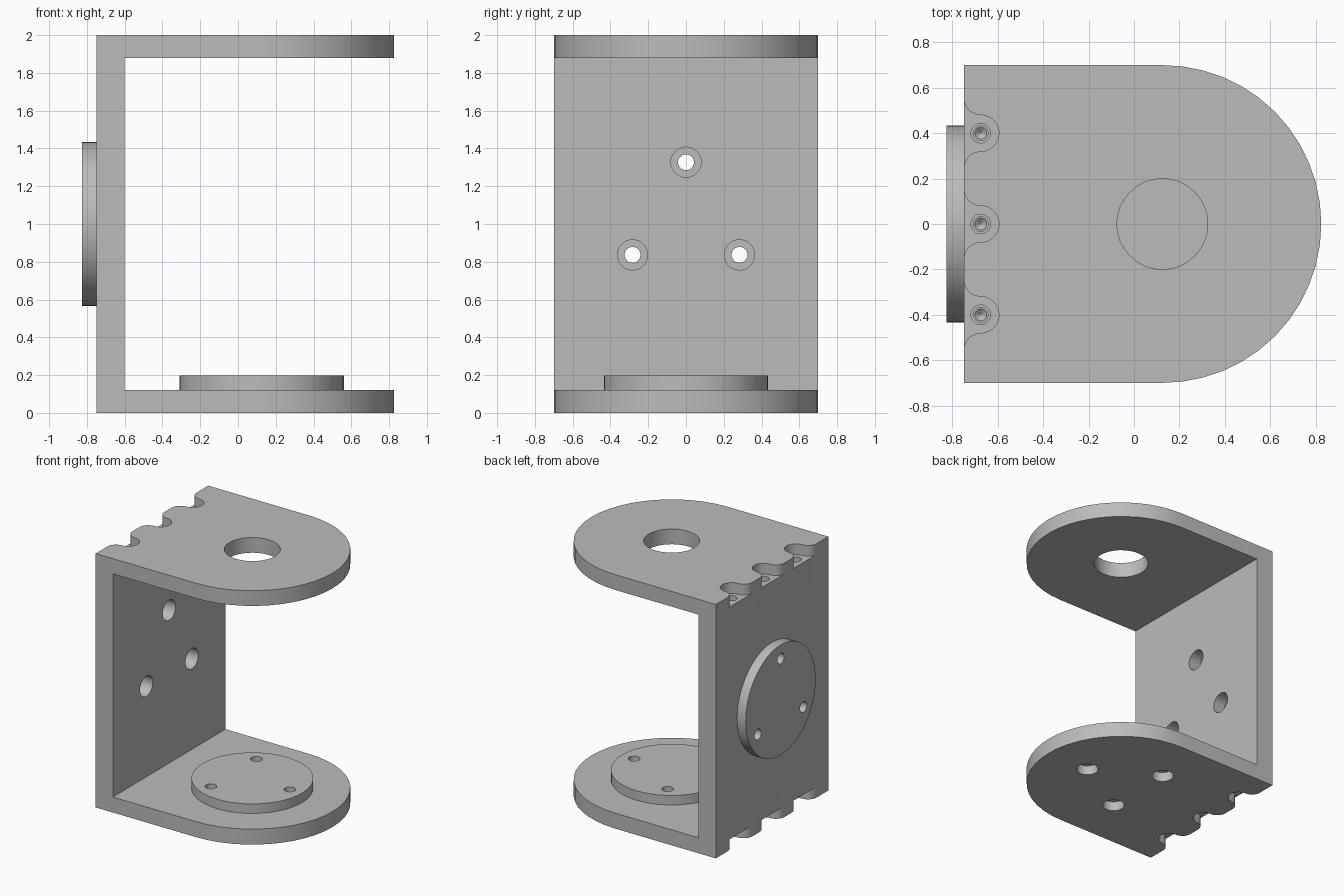
import bpy, bmesh, math
from mathutils import Matrix, Vector

cube = bpy.data.objects.get("Cube")
if cube:
    bpy.data.objects.remove(cube)

WALL_OUT, WALL_IN = -0.75, -0.6
HALF_W, PLATE, HEIGHT = 0.7, 0.122, 2.0
CENTRE_X, DISC_R, DISC_T = 0.125, 0.435, 0.075
BOLT_R, BOLT, BORE = 0.327, 0.042, 0.08
POCKET = 0.085

metal = bpy.data.materials.new("plain grey")
grey = (0.5, 0.5, 0.5, 1)
metal.use_nodes = True
metal.diffuse_color = grey
metal.node_tree.nodes["Principled BSDF"].inputs["Base Color"].default_value = grey


def new_object(name, bm):
    bmesh.ops.recalc_face_normals(bm, faces=bm.faces)
    mesh = bpy.data.meshes.new(name)
    bm.to_mesh(mesh)
    bm.free()
    mesh.materials.append(metal)
    obj = bpy.data.objects.new(name, mesh)
    bpy.context.collection.objects.link(obj)
    return obj


def prism(name, outline, low, high):
    """Extrude an xy outline from one height to another."""
    bm = bmesh.new()
    face = bm.faces.new([bm.verts.new((x, y, low)) for x, y in outline])
    out = bmesh.ops.extrude_face_region(bm, geom=[face])
    verts = [v for v in out["geom"] if isinstance(v, bmesh.types.BMVert)]
    bmesh.ops.translate(bm, verts=verts, vec=(0, 0, high - low))
    return new_object(name, bm)


def rod(name, start, end, radius, tip=None, sides=32):
    """Cylinder or cone between two points."""
    a, b = Vector(start), Vector(end)
    spin = (b - a).to_track_quat('Z', 'Y').to_matrix().to_4x4()
    bm = bmesh.new()
    bmesh.ops.create_cone(bm, cap_ends=True, segments=sides, radius1=radius,
                          radius2=radius if tip is None else tip,
                          depth=(b - a).length,
                          matrix=Matrix.Translation((a + b) / 2) @ spin)
    return new_object(name, bm)


def arc(cx, cy, r, start, end, steps):
    angles = [math.radians(start + (end - start) * i / steps) for i in range(steps + 1)]
    return [(cx + r * math.cos(a), cy + r * math.sin(a)) for a in angles]


def combine(obj, tool, operation='DIFFERENCE'):
    """Apply a boolean and discard the tool."""
    mod = obj.modifiers.new(operation, 'BOOLEAN')
    mod.operation, mod.solver, mod.object = operation, 'EXACT', tool
    bpy.context.view_layer.objects.active = obj
    bpy.ops.object.modifier_apply(modifier=mod.name)
    bpy.data.objects.remove(tool)


# C-shaped body: rounded block with the middle taken out
body = [(WALL_OUT, HALF_W), (WALL_OUT, -HALF_W)] + arc(CENTRE_X, 0, HALF_W, -90, 90, 24)
bracket = prism("bracket", body, 0, HEIGHT)
gap = [(WALL_IN, -1), (1, -1), (1, 1), (WALL_IN, 1)]
combine(bracket, prism("gap_cutter", gap, PLATE, HEIGHT - 0.12))

# Raised round pads on the lower plate and the outside of the wall
pad_top, pad_out = PLATE + DISC_T, WALL_OUT - DISC_T
combine(bracket, rod("lower_pad", (CENTRE_X, 0, PLATE / 2), (CENTRE_X, 0, pad_top),
                     DISC_R, sides=48), 'UNION')
combine(bracket, rod("wall_pad", (-0.7, 0, 1), (pad_out, 0, 1), DISC_R, sides=48), 'UNION')

# Large opening in the upper plate
combine(bracket, rod("upper_opening", (CENTRE_X, 0, 1.7), (CENTRE_X, 0, 2.1), 0.2))

# Counterbored bolt holes, three through each pad
for i in range(3):
    a = math.tau * i / 3
    u, v = BOLT_R * math.cos(a), BOLT_R * math.sin(a)
    x = CENTRE_X + u
    combine(bracket, rod("bolt_cutter", (x, v, -0.1), (x, v, 0.3), BOLT))
    combine(bracket, rod("bore_cutter", (x, v, -0.1), (x, v, 0.075), BORE))
    combine(bracket, rod("bolt_cutter", (-0.5, v, 1 + u), (-0.9, v, 1 + u), BOLT))
    combine(bracket, rod("bore_cutter", (-0.5, v, 1 + u), (WALL_IN - 0.1, v, 1 + u), BORE))

# Flared pockets and blind drilled holes along both ends of the wall
PX, FLARE = -0.675, 0.075
for y in (-0.4, 0, 0.4):
    off = BORE + FLARE
    outline = [(-0.9, y + off), (-0.9, y - off)]
    outline += arc(PX, y - off, FLARE, 180, 90, 8)
    outline += arc(PX, y, BORE, -90, 90, 16)[1:-1]
    outline += arc(PX, y + off, FLARE, -90, -180, 8)
    for end, inward in ((0, 1), (HEIGHT, -1)):
        def level(depth):
            return end + inward * depth
        low, high = sorted((level(-0.1), level(POCKET)))
        combine(bracket, prism("pocket_cutter", outline, low, high))
        combine(bracket, rod("thread_cutter", (PX, y, level(0.05)), (PX, y, level(0.25)), 0.043))
        combine(bracket, rod("drill_cutter", (PX, y, level(0.2)), (PX, y, level(0.3)), 0.032))
        combine(bracket, rod("drill_tip", (PX, y, level(0.295)), (PX, y, level(0.32)), 0.032, 0.001))

# Smooth curves, sharp edges
for obj in bpy.context.selected_objects:
    obj.select_set(False)
bracket.select_set(True)
bpy.context.view_layer.objects.active = bracket
bpy.ops.object.shade_smooth_by_angle(angle=math.radians(30))
